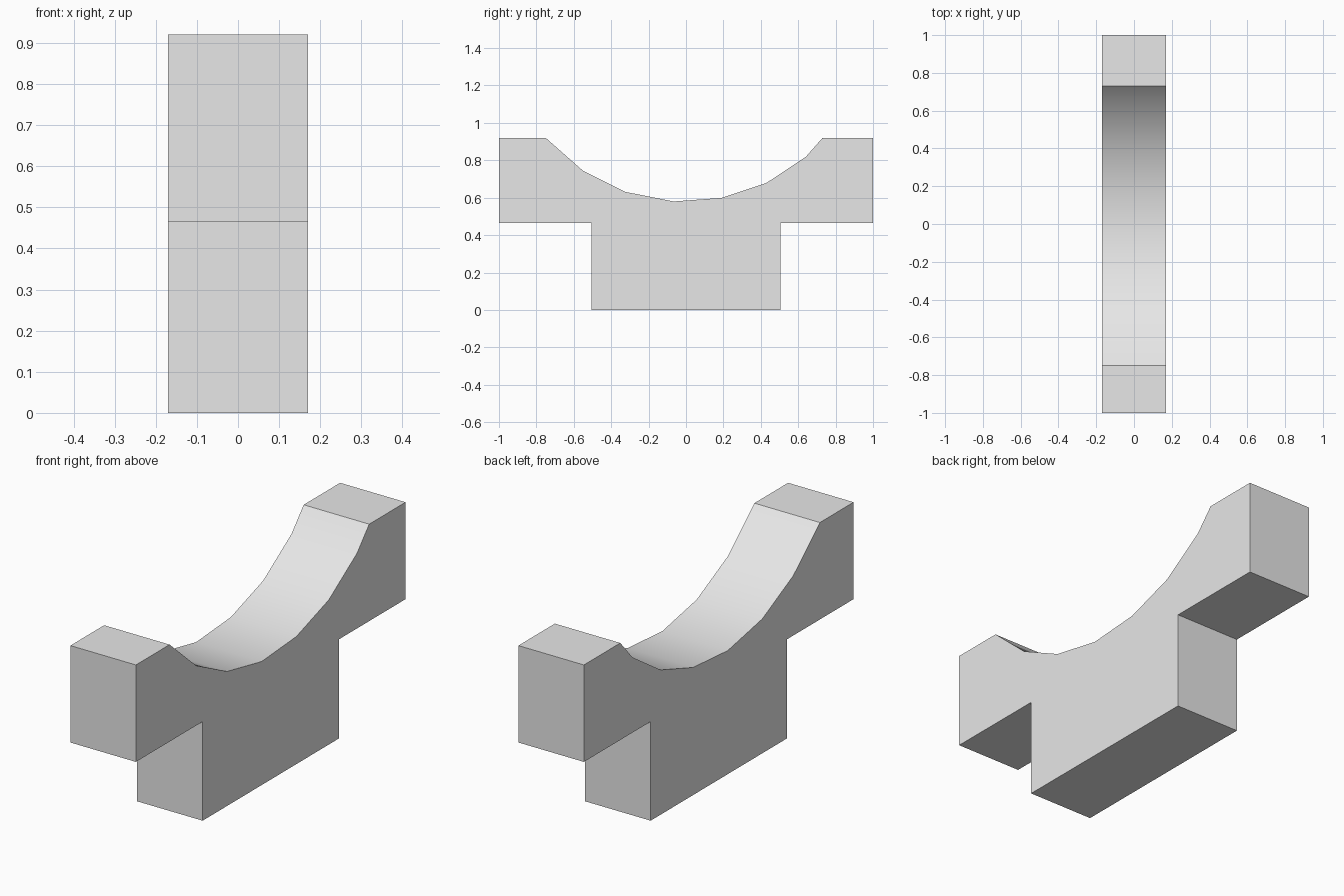
import bpy
import bmesh
from mathutils import Vector

cube = bpy.data.objects.get("Cube")
if cube:
    bpy.data.objects.remove(cube, do_unlink=True)

half_width = 0.17
top, ledge = 0.92, 0.465
foot = 0.505

# Plain grey material
grey = bpy.data.materials.new("plain_grey")
grey.use_nodes = True
colour = (0.8, 0.8, 0.8, 1)
grey.diffuse_color = colour
grey.node_tree.nodes["Principled BSDF"].inputs["Base Color"].default_value = colour

# Side profile (y, z): T-shaped block with a slightly turned, faceted hollow on top
hollow = [(0.73, top), (0.64, 0.818), (0.43, 0.679), (0.19, 0.599),
          (-0.067, 0.58), (-0.323, 0.631), (-0.553, 0.746), (-0.75, top)]
profile = [(-1, top), (-1, ledge), (-foot, ledge), (-foot, 0),
           (foot, 0), (foot, ledge), (1, ledge), (1, top)] + hollow

# Extrude the profile across the width
bm = bmesh.new()
side = bm.faces.new([bm.verts.new((-half_width, y, z)) for y, z in profile])
extruded = bmesh.ops.extrude_face_region(bm, geom=[side], use_keep_orig=True)
moved = [g for g in extruded["geom"] if isinstance(g, bmesh.types.BMVert)]
bmesh.ops.translate(bm, verts=moved, vec=Vector((2 * half_width, 0, 0)))
bmesh.ops.recalc_face_normals(bm, faces=bm.faces)

mesh = bpy.data.meshes.new("cradle_block")
bm.to_mesh(mesh)
bm.free()
mesh.materials.append(grey)
block = bpy.data.objects.new("cradle_block", mesh)
bpy.context.collection.objects.link(block)

# Smooth hollow, sharp block edges
bpy.ops.object.select_all(action="DESELECT")
block.select_set(True)
bpy.context.view_layer.objects.active = block
bpy.ops.object.shade_smooth_by_angle(angle=0.52)
